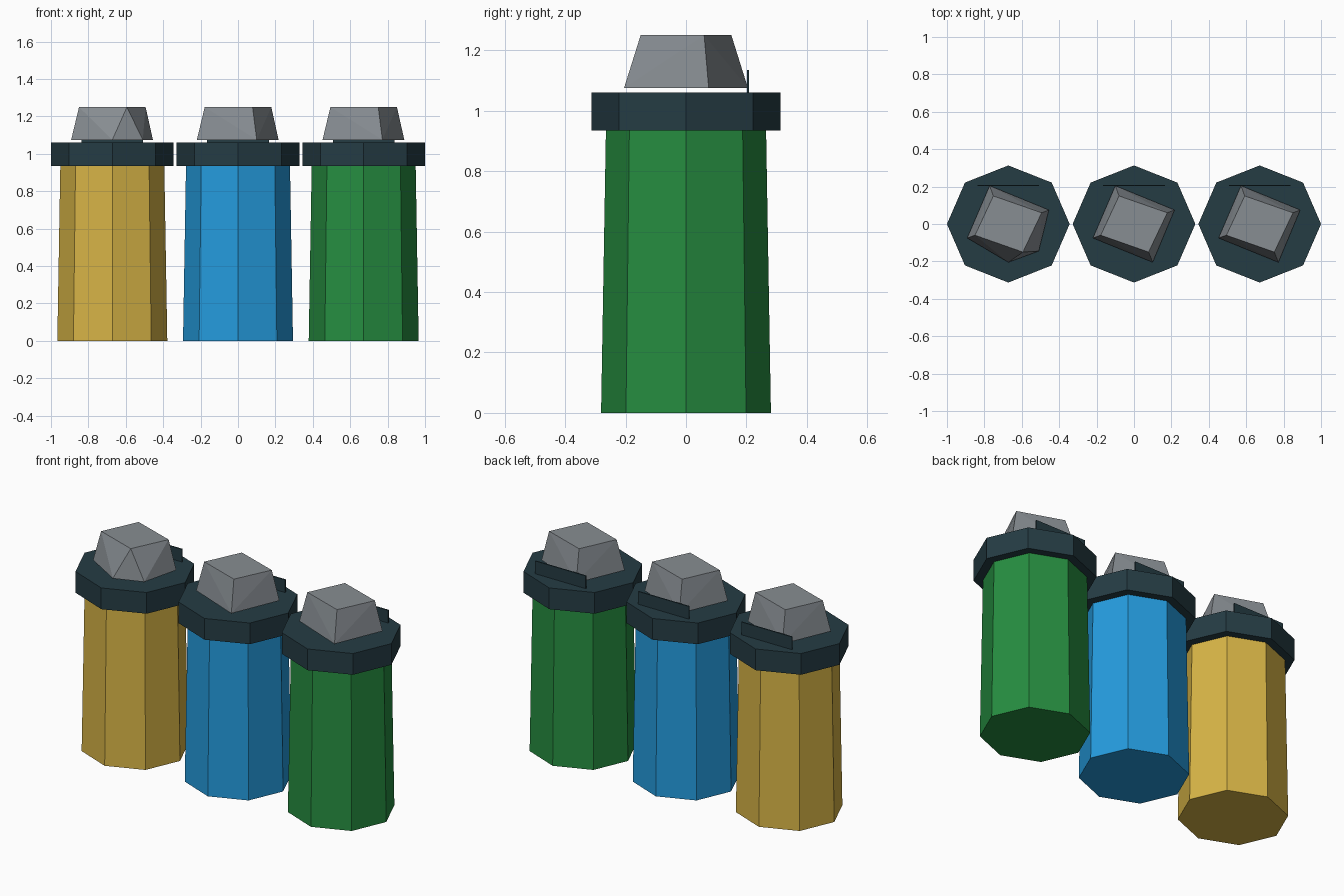
import bpy, bmesh, math

if "Cube" in bpy.data.objects:
    bpy.data.objects.remove(bpy.data.objects["Cube"])


def material(name, rgb):
    lin = [(c / 255 / 12.92) if c < 10 else ((c / 255 + 0.055) / 1.055) ** 2.4 for c in rgb]
    m = bpy.data.materials.new(name)
    m.diffuse_color = (*lin, 1)
    m.use_nodes = True
    m.node_tree.nodes["Principled BSDF"].inputs["Base Color"].default_value = m.diffuse_color
    return m


def finish(name, bm, mat, x):
    bmesh.ops.recalc_face_normals(bm, faces=bm.faces[:])
    me = bpy.data.meshes.new(name)
    bm.to_mesh(me)
    bm.free()
    me.materials.append(mat)
    ob = bpy.data.objects.new(name, me)
    ob.location.x = x
    bpy.context.collection.objects.link(ob)
    return ob


def octagon_prism(name, mat, x, rings):
    """Rings are (x radius, y radius, z), joined from bottom to top and capped."""
    bm = bmesh.new()
    loops = [[bm.verts.new((rx * math.cos(i * math.pi / 4), ry * math.sin(i * math.pi / 4), z))
              for i in range(8)] for rx, ry, z in rings]
    for a, b in zip(loops, loops[1:]):
        for i in range(8):
            j = (i + 1) % 8
            bm.faces.new((a[i], a[j], b[j], b[i]))
    bm.faces.new(loops[0][::-1])
    bm.faces.new(loops[-1])
    return finish(name, bm, mat, x)


def hull(name, mat, x, points):
    bm = bmesh.new()
    verts = [bm.verts.new(p) for p in points]
    bmesh.ops.convex_hull(bm, input=verts)
    return finish(name, bm, mat, x)


yellow = material("yellow", (215, 180, 70))
blue = material("blue", (36, 155, 221))
green = material("green", (38, 141, 64))
dark = material("dark_slate", (37, 60, 68))
grey = material("grey", (135, 141, 146))

# Corners of the tilted top block
base = [(-0.10, 0.205), (0.217, 0.075), (0.10, -0.205), (-0.22, -0.075)]
chipped = [(-0.10, 0.205), (0.217, 0.075), (0.163, -0.145), (0.0, -0.205), (-0.22, -0.075)]
crown = [(-0.08, 0.15), (0.178, 0.06), (0.078, -0.15), (-0.178, -0.06)]

for label, mat, x, foot in (("left", yellow, -0.672, chipped),
                            ("middle", blue, 0.0, base),
                            ("right", green, 0.672, base)):
    # Tapered body and overhanging collar
    octagon_prism(label + "_body", mat, x, [(0.294, 0.281, 0), (0.278, 0.265, 0.935)])
    octagon_prism(label + "_collar", dark, x, [(0.328, 0.313, 0.935), (0.328, 0.313, 1.06)])
    # Block floating just above the collar
    hull(label + "_top_block", grey, x,
         [(px, py, 1.075) for px, py in foot] + [(px, py, 1.25) for px, py in crown])
    # Thin upright plate behind the block
    hull(label + "_back_plate", dark, x,
         [(px, py, pz) for px in (-0.165, 0.165) for py in (0.202, 0.209) for pz in (1.055, 1.135)])
